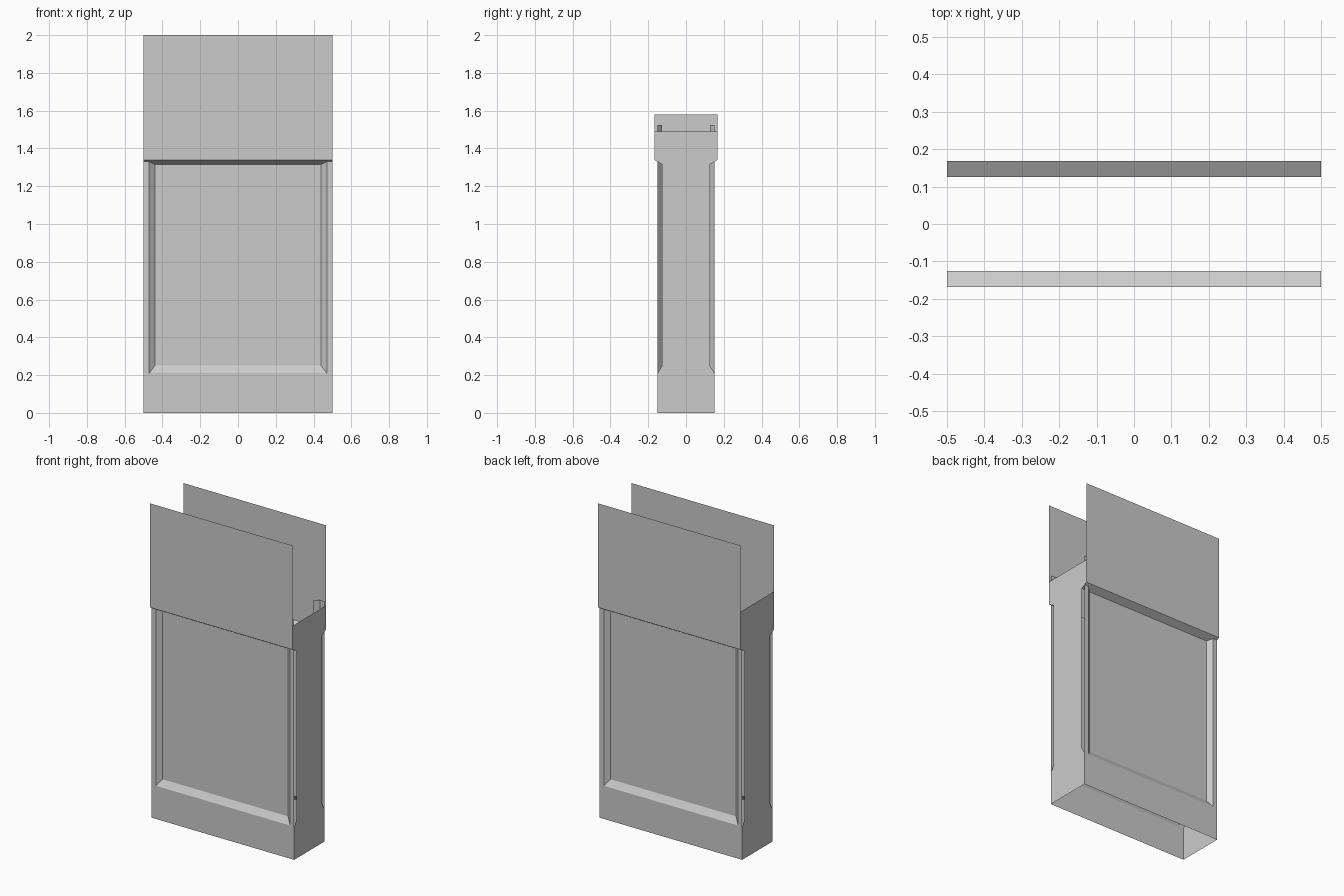
import bpy

if "Cube" in bpy.data.objects:
    bpy.data.objects.remove(bpy.data.objects["Cube"])

W = 0.5            # half width
YL, YU, YR = 0.151, 0.168, 0.126   # lower face, upper face and recess depths
ZB, ZR = 0.21, 0.25                # bottom bevel
ZS, ZU, ZT = 1.315, 1.34, 2.0      # underside slope and top


def sheet(name, polys, mirror=(False, False)):
    """Open surface from a few polygons, mirrored on x and/or y."""
    verts, faces = [], []
    for p in polys:
        ids = []
        for v in p:
            if v not in verts:
                verts.append(v)
            ids.append(verts.index(v))
        faces.append(ids)
    me = bpy.data.meshes.new(name)
    me.from_pydata(verts, [], faces)
    ob = bpy.data.objects.new(name, me)
    bpy.context.collection.objects.link(ob)
    if any(mirror):
        m = ob.modifiers.new("mirror", 'MIRROR')
        m.use_axis = (mirror[0], mirror[1], False)
        m.use_mirror_merge = False
    return ob


def band(w0, y0, z0, w1, y1, z1):
    """Front-facing strip between two horizontal edges."""
    return [(-w0, -y0, z0), (w0, -y0, z0), (w1, -y1, z1), (-w1, -y1, z1)]


XB, XR = 0.47, 0.44   # bevel outer and inner edges

# Base skirting, front and back
sheet("base_face", [band(W, YL, 0, W, YL, ZB)], (False, True))

# Recessed panel with its sloped sill
sheet("recessed_panel", [band(XB, YL, ZB, XR, YR, ZR),
                         band(XR, YR, ZR, XR, YR, ZS)], (False, True))

# Upright trims: flat strip and bevel, running up behind the upper board
ZTRIM = 1.525
sheet("upright_trim", [
    [(XB, -YL, ZB), (W, -YL, ZB), (W, -YL, ZTRIM), (XB, -YL, ZTRIM)],
    [(XR, -YR, ZR), (XB, -YL, ZB), (XB, -YL, ZTRIM), (XR, -YR, ZTRIM)],
], (True, True))

# Overhanging upper board with sloped underside
sheet("upper_board", [band(W, YR, ZS, W, YU, ZU),
                      band(W, YU, ZU, W, YU, ZT)], (False, True))

# End panels: notched profile, different heights on each side
for name, s, top in (("right_end", 1, 1.49), ("left_end", -1, 1.58)):
    half = [(YL, 0), (YL, ZB), (YR, ZR), (YR, ZS), (YU, ZU), (YU, top)]
    outline = half + [(-y, z) for y, z in reversed(half)]
    poly = [(s * W, y, z) for y, z in outline]
    sheet(name, [poly if s > 0 else poly[::-1]])
